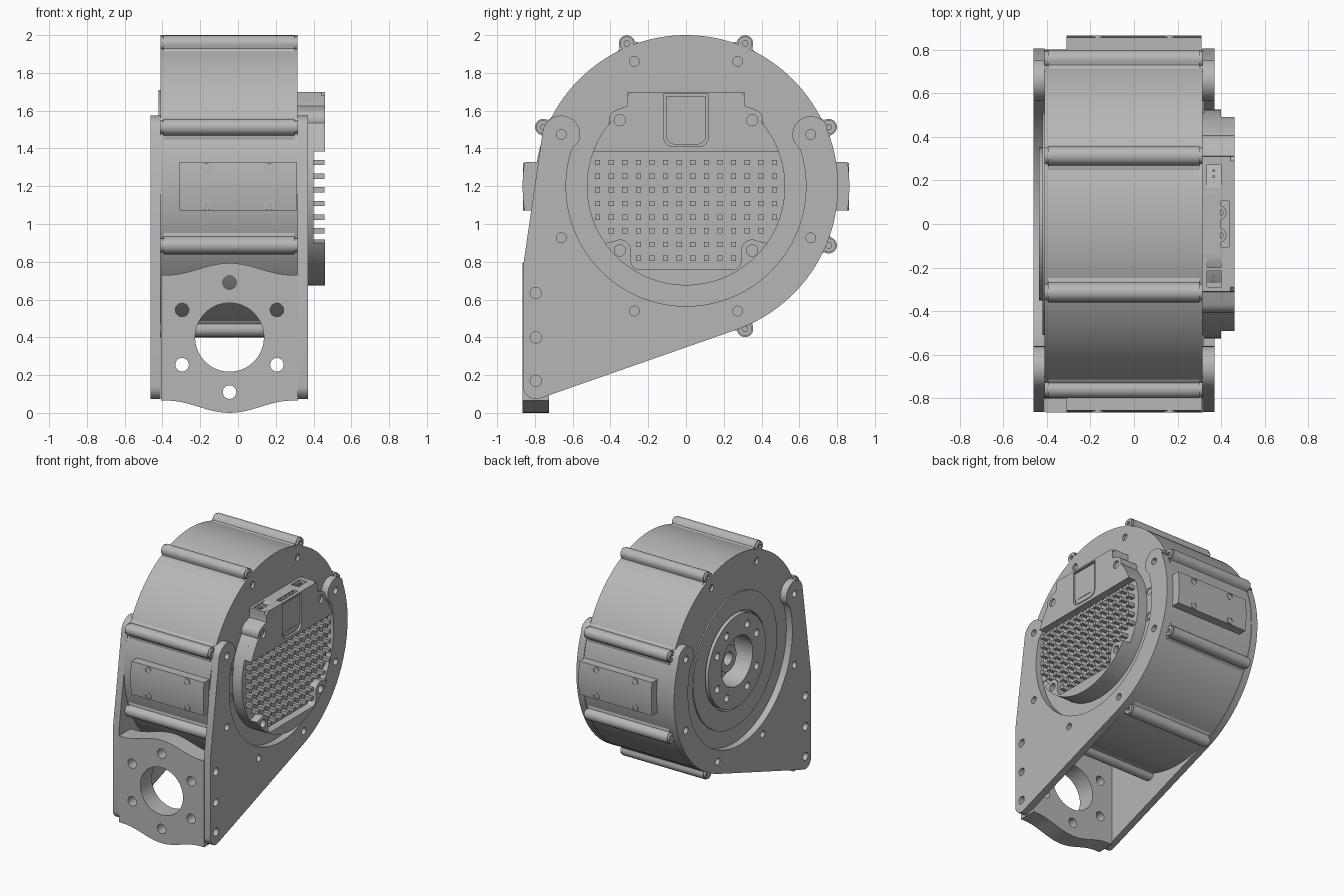
import bpy, bmesh
from math import sin, cos, radians, hypot
from mathutils import Vector

cube = bpy.data.objects.get("Cube")
if cube:
    bpy.data.objects.remove(cube, do_unlink=True)

metal = bpy.data.materials.new("grey_metal")
metal.use_nodes = True
GREY = (0.47, 0.47, 0.47, 1)
metal.diffuse_color = GREY
metal.node_tree.nodes["Principled BSDF"].inputs["Base Color"].default_value = GREY

AXIS_Z = 1.2      # height of the motor axis
R = 0.8           # motor radius
BOLTS = [22.5 + 45 * k for k in range(8)]


def arc(cx, cy, r, a0=0, a1=360, n=20):
    """Points on an arc; a full circle leaves out the repeated end."""
    steps = n if abs(a1 - a0) == 360 else n - 1
    angles = [radians(a0 + (a1 - a0) * i / steps) for i in range(n)]
    return [(cx + r * cos(a), cy + r * sin(a)) for a in angles]


def polar(angle, r):
    a = radians(angle)
    return r * cos(a), AXIS_Z + r * sin(a)


def ring(r, n=128):
    return arc(0, AXIS_Z, r, n=n)


def rect(x0, x1, y0, y1):
    return [(x0, y0), (x1, y0), (x1, y1), (x0, y1)]


def mirrored(pts):
    """Close a half outline (u > 0) with its mirror image."""
    return pts + [(-u, v) for u, v in reversed(pts)]


def finish(name, bm):
    bmesh.ops.remove_doubles(bm, verts=bm.verts, dist=1e-5)
    bmesh.ops.recalc_face_normals(bm, faces=bm.faces)
    mesh = bpy.data.meshes.new(name)
    bm.to_mesh(mesh)
    bm.free()
    mesh.materials.clear()
    mesh.materials.append(metal)
    mesh.shade_smooth()
    mesh.set_sharp_from_angle(angle=radians(30))
    ob = bpy.data.objects.new(name, mesh)
    bpy.context.collection.objects.link(ob)
    return ob


def prism(name, outline, lo, hi, holes=(), axis="x"):
    """Extrude a flat outline with holes along an axis."""
    curve = bpy.data.curves.new(name + "_outline", "CURVE")
    curve.dimensions = "2D"
    curve.fill_mode = "BOTH"
    curve.extrude = (hi - lo) / 2
    for loop in [outline, *holes]:
        spline = curve.splines.new("POLY")
        spline.points.add(len(loop) - 1)
        for p, (u, v) in zip(spline.points, loop):
            p.co = (u, v, 0, 1)
        spline.use_cyclic_u = True
    temp = bpy.data.objects.new(name + "_outline", curve)
    bpy.context.collection.objects.link(temp)
    deps = bpy.context.evaluated_depsgraph_get()
    flat = bpy.data.meshes.new_from_object(temp.evaluated_get(deps))
    bm = bmesh.new()
    bm.from_mesh(flat)
    bpy.data.objects.remove(temp, do_unlink=True)
    bpy.data.curves.remove(curve)
    bpy.data.meshes.remove(flat)
    mid = (lo + hi) / 2
    for v in bm.verts:
        a, b, c = v.co.x, v.co.y, v.co.z + mid
        v.co = {"x": (c, a, b), "y": (a, c, b), "z": (a, b, c)}[axis]
    return finish(name, bm)


# Motor drum with a bore on the output side and drilled end plates
bolt_holes = [arc(*polar(a, 0.715), 0.026) for a in BOLTS]
prism("drum", ring(R), -0.39, 0.295, [ring(0.19, 64)])
prism("bore_floor", ring(0.19, 64), -0.28, 0.295)
prism("left_end_plate", ring(R), 0.295, 0.315, bolt_holes)
prism("right_end_plate", ring(R), -0.41, -0.39, bolt_holes + [ring(0.365)])

# Output side: bezel, bolted hub and encoder boss
prism("output_bezel", ring(0.51), -0.42, -0.41, [ring(0.365)])
hub_holes = [arc(*polar(q + d, 0.27), 0.028)
             for q in (45, 135, 225, 315) for d in (-17, 17)]
prism("output_hub", ring(0.35), -0.435, -0.39, hub_holes + [ring(0.19, 64)])
prism("bore_boss", ring(0.1, 40), -0.36, -0.28, [ring(0.05, 32)])

# Long ribs around the drum with a screw at each end
for angle in BOLTS:
    section = [(0.78, -0.08), (0.80, -0.06), (0.807, -0.045)]
    section += arc(0.818, 0, 0.043, -80, 80, 14)
    section += [(r, -t) for r, t in reversed(section[:3])]
    a = radians(angle)
    turned = [(r * cos(a) - t * sin(a), AXIS_Z + r * sin(a) + t * cos(a))
              for r, t in section]
    prism("rib", turned, -0.395, 0.3)
    for lo, hi in ((-0.41, -0.395), (0.3, 0.315)):
        prism("rib_screw", arc(*polar(angle, 0.818), 0.037), lo, hi,
              [arc(*polar(angle, 0.818), 0.016, n=6)])

# Front and back pads, each with four screws, and their face clamps
for side, name in ((1, "back"), (-1, "front")):
    outer = arc(0, AXIS_Z, 0.865, -8.5, 8.5, 10)
    block = [(0.75, AXIS_Z - 0.128)] + outer + [(0.75, AXIS_Z + 0.128)]
    prism(name + "_pad", [(side * y, z) for y, z in block], -0.31, 0.31)
    for x in (-0.165, 0.165):
        for z in (1.1, 1.295):
            lo, hi = sorted((side * 0.84, side * 0.864))
            prism(name + "_pad_screw", arc(x, z, 0.028), lo, hi,
                  [arc(x, z, 0.018)], "y")
    lo, hi = sorted((side * 0.5, side * 0.64))
    prism(name + "_clamp", rect(lo, hi, 1.072, 1.325), 0.315, 0.321,
          [arc(side * 0.55, z, 0.026) for z in (1.1, 1.295)])

# Two side plates: cradle with rounded ears, reaching down to the front foot
cradle = arc(0, AXIS_Z, 0.805, -70.6, 22.5, 50)
cradle += arc(*polar(22.5, 0.715), 0.097, 22.5, 202.5, 20)
cradle += arc(0, AXIS_Z, 0.635, 18, -198, 90)
cradle += arc(*polar(157.5, 0.715), 0.1, -22.5, 165, 20)
cradle += [(-0.862, 0.78)]
cradle += arc(-0.795, 0.14, 0.067, 180, 289.4, 12)
cradle_holes = [arc(*polar(a, 0.715), 0.026) for a in BOLTS if not 60 < a < 120]
cradle_holes += [arc(-0.795, z, 0.03) for z in (0.17, 0.4, 0.635)]
for name, lo, hi in (("left", 0.315, 0.37), ("right", -0.462, -0.41)):
    prism(name + "_side_plate", cradle, lo, hi, cradle_holes)

# Front foot: thick wavy plate with a large opening and six bolt holes
MID = -0.045


def wave(base, rise, sign):
    xs = [MID + sign * 0.362 * (i / 12 - 1) for i in range(25)]
    return [(x, base + rise * (0.5 + 0.5 * cos(min(1, abs(x - MID) / 0.33) * 3.1416)))
            for x in xs]


foot_holes = [arc(MID, 0.4, 0.182, n=64)]
foot_holes += [arc(MID + 0.29 * cos(radians(a)), 0.4 + 0.29 * sin(radians(a)), 0.036)
               for a in range(30, 390, 60)]
prism("front_foot", wave(0.065, -0.065, 1) + wave(0.73, 0.063, -1),
      -0.865, -0.725, foot_holes, "y")

# Electronics cover: base disc, flat at the top
prism("cover_base", [(y, min(z, 1.7)) for y, z in ring(0.525)], 0.315, 0.4)

# Raised upper housing with a faceplate and a U-shaped plug bay
half = [(0.49, 1.385)] + arc(0, AXIS_Z, 0.525, 22, 41, 8)
half += arc(0.35, 1.55, 0.058, -20, 70, 8) + [(0.312, 1.625), (0.31, 1.65)]
prism("upper_housing", mirrored(half), 0.315, 0.442)
lug_holes = [arc(s * 0.35, 1.55, 0.03) for s in (-1, 1)]


def bay(w, top, bottom):
    return mirrored([(w, top)] + arc(w - 0.05, bottom + 0.05, 0.05, 0, -90, 8))


face = half + [(0.31, 1.68), (0.29, 1.7)]
prism("upper_faceplate", mirrored(face), 0.442, 0.46,
      lug_holes + [bay(0.118, 1.688, 1.41)])
prism("plug_panel", bay(0.106, 1.676, 1.42), 0.442, 0.453)
prism("plug_tab", rect(-0.07, 0.07, 1.455, 1.462), 0.453, 0.456)

# Sockets in the top of the housing
sockets = [(0.335, 0.4, 0.165, 0.27), (0.345, 0.435, -0.105, 0.105),
           (0.335, 0.4, -0.2, -0.125), (0.335, 0.4, -0.29, -0.215)]
prism("socket_plate", rect(0.315, 0.442, -0.31, 0.31), 1.65, 1.7,
      [rect(*s) for s in sockets], "z")
for y in (-0.052, 0.052):
    prism("power_contact", arc(0.39, y, 0.034), 1.65, 1.695,
          [arc(0.39, y, 0.018)], "z")
for y in (0.19, 0.217, 0.244, -0.15, -0.175, -0.24, -0.265):
    prism("signal_contact", rect(0.36, 0.372, y - 0.005, y + 0.005), 1.65, 1.69, (), "z")

# Raised lower rim with two screw lugs
rim = arc(0, AXIS_Z, 0.525, -90, -35, 24)[1:]
rim += arc(0.35, 0.86, 0.058, 60, 190, 10)
rim += arc(0.25, 0.8, 0.04, 0, -90, 6)
prism("lower_rim", mirrored(rim), 0.4, 0.46, [arc(s * 0.35, 0.86, 0.03) for s in (-1, 1)])

# Grid of square cooling pins
pins = bmesh.new()
for row in range(8):
    for col in range(14):
        y, z = (col - 6.5) * 0.072, 1.326 - row * 0.0725
        if hypot(y, z - AXIS_Z) > 0.5 or (row > 5 and abs(y) > 0.27):
            continue
        made = bmesh.ops.create_cube(pins, size=0.028)["verts"]
        bmesh.ops.scale(pins, vec=(2.2, 1, 1), verts=made)
        bmesh.ops.translate(pins, vec=Vector((0.426, y, z)), verts=made)
finish("cooling_pins", pins)
